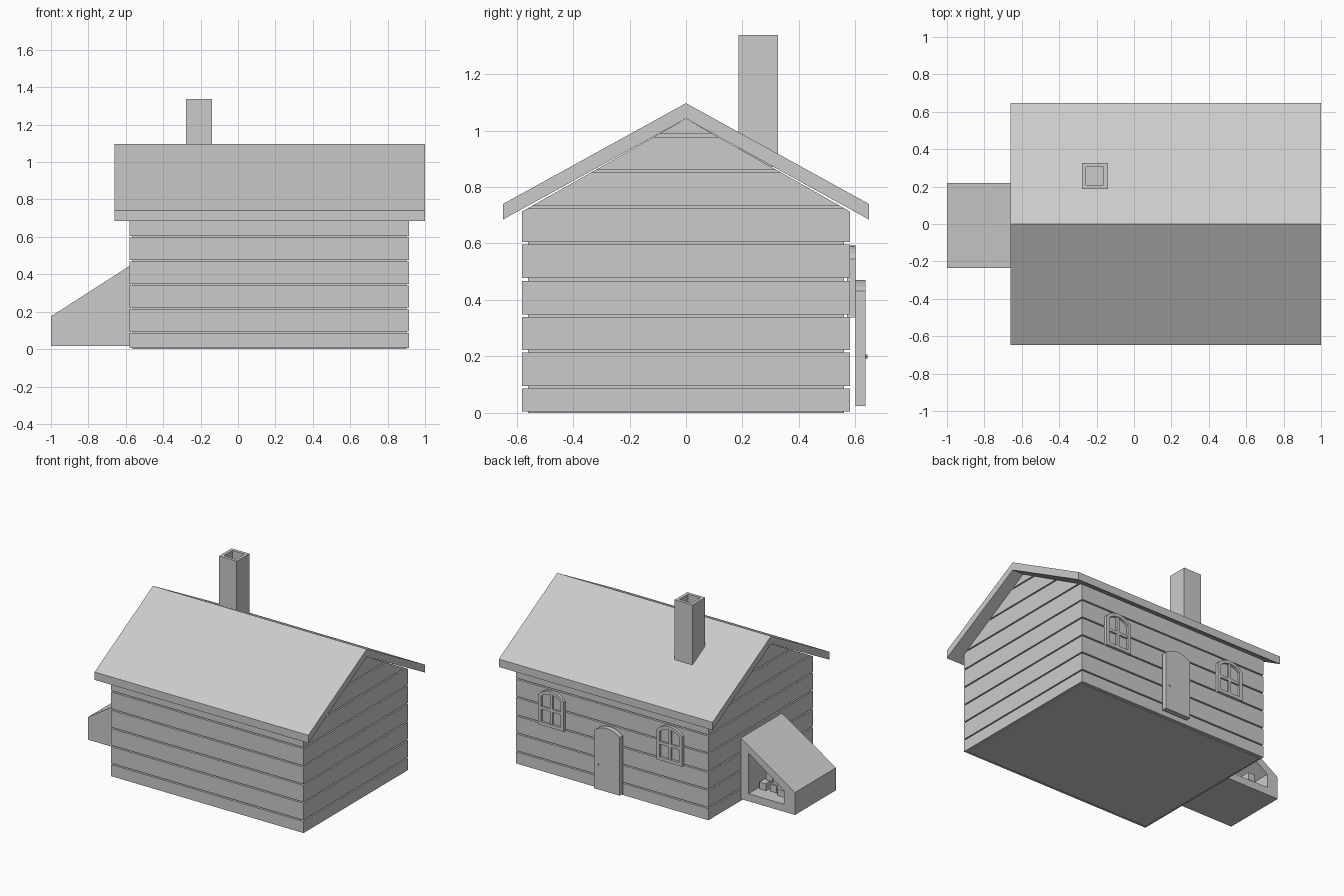
import bpy, bmesh, math, random

if "Cube" in bpy.data.objects:
    bpy.data.objects.remove(bpy.data.objects["Cube"])

random.seed(4)
grey = bpy.data.materials.new("plain grey")
grey.diffuse_color = (0.6, 0.6, 0.6, 1)
grey.use_nodes = True
grey.node_tree.nodes["Principled BSDF"].inputs["Base Color"].default_value = grey.diffuse_color


def place(axis, p, d):
    """2D profile point plus depth along an axis -> 3D point"""
    a, b = p
    return {'x': (d, a, b), 'y': (a, d, b), 'z': (a, b, d)}[axis]


def finish(name, bm):
    bmesh.ops.recalc_face_normals(bm, faces=bm.faces)
    me = bpy.data.meshes.new(name)
    bm.to_mesh(me)
    bm.free()
    me.materials.append(grey)
    ob = bpy.data.objects.new(name, me)
    bpy.context.collection.objects.link(ob)
    return ob


def prism(name, pts, axis, d0, d1):
    return hollow(name, pts, None, axis, d0, d1, d1)


def hollow(name, outer, inner, axis, back, front, floor):
    """Extruded profile; with an inner profile, a pocket is sunk from the front"""
    bm = bmesh.new()
    loop = lambda pts, d: [bm.verts.new(place(axis, p, d)) for p in pts]

    def bridge(a, b):
        for i in range(len(a)):
            j = (i + 1) % len(a)
            bm.faces.new((a[i], a[j], b[j], b[i]))
    o0, o1 = loop(outer, back), loop(outer, front)
    bm.faces.new(o0)
    bridge(o0, o1)
    if inner is None:
        bm.faces.new(o1)
    else:
        i1, i0 = loop(inner, front), loop(inner, floor)
        bridge(o1, i1)
        bridge(i1, i0)
        bm.faces.new(i0)
    return finish(name, bm)


def rect(x0, x1, y0, y1):
    return [(x0, y0), (x1, y0), (x1, y1), (x0, y1)]


def arch(cx, w, z0, zs, zt, n=8):
    """Rectangle with a shallow circular arch on top"""
    h, r = zt - zs, w / 2
    R = (r * r + h * h) / (2 * h)
    t = math.asin(min(1, r / R))
    top = [(cx + R * math.sin(t - 2 * t * i / n), zt - R + R * math.cos(t - 2 * t * i / n))
           for i in range(n + 1)]
    return [(cx - r, z0), (cx + r, z0)] + top


# Log walls: boards following the gable, around a slightly smaller core
X0, X1, HALF, PEAK, SLOPE = -0.58, 0.915, 0.58, 1.042, 0.566


def gable(z0, z1, half):
    width = lambda z: max(0.002, min(half, (PEAK - z) / SLOPE))
    knee = PEAK - half * SLOPE
    zs = [z0] + ([knee] if z0 < knee < z1 else []) + [z1]
    right = [(width(z), z) for z in zs]
    return right + [(-y, z) for y, z in reversed(right)]


prism("wall_core", gable(0, 1.04, HALF - 0.02), 'x', X0 + 0.015, X1 - 0.015)
gaps = [0.0, 0.09, 0.217, 0.343, 0.472, 0.6, 0.728, 0.856, 0.982]
for i, z in enumerate(gaps):
    top = gaps[i + 1] - 0.004 if i + 1 < len(gaps) else 1.04
    prism(f"wall_board_{i}", gable(z + 0.005, top, HALF), 'x', X0, X1)

# Roof
prism("roof", [(-0.648, 0.74), (0, 1.097), (0.648, 0.74), (0.648, 0.685),
               (0, 1.042), (-0.648, 0.685)], 'x', -0.66, 1.0)

# Chimney, open at the top
hollow("chimney", rect(-0.278, -0.14, 0.186, 0.326), rect(-0.256, -0.162, 0.208, 0.304),
       'z', 0.87, 1.338, 1.15)

# Windows: arched frame, pane and glazing bars
for k, cx in enumerate((-0.29, 0.63)):
    hollow(f"window_{k}", arch(cx, 0.2, 0.337, 0.545, 0.592),
           arch(cx, 0.155, 0.36, 0.537, 0.57), 'y', 0.57, 0.6, 0.583)
    prism(f"window_upright_{k}", rect(cx - 0.01, cx + 0.01, 0.355, 0.575), 'y', 0.58, 0.596)
    prism(f"window_crossbar_{k}", rect(cx - 0.085, cx + 0.085, 0.447, 0.467), 'y', 0.58, 0.596)

# Door and knob
prism("door", arch(0.17, 0.2, 0.025, 0.432, 0.47), 'y', 0.6, 0.636)
prism("door_knob", [(0.238 + 0.007 * math.cos(i * math.pi / 4), 0.2 + 0.007 * math.sin(i * math.pi / 4))
                    for i in range(8)], 'y', 0.63, 0.642)

# Lean-to wood store, open to the door side
hollow("wood_store", [(-1, 0.017), (-0.575, 0.017), (-0.575, 0.448), (-1, 0.175)],
       [(-0.915, 0.07), (-0.64, 0.07), (-0.64, 0.355), (-0.915, 0.165)],
       'y', -0.236, 0.22, -0.12)

# Firewood stacked inside
for row, xs in enumerate(((-0.68, -0.755, -0.83, -0.885), (-0.70, -0.775, -0.84))):
    for i, x in enumerate(xs):
        s, z = 0.025, 0.07 + row * 0.052
        prism(f"firewood_{row}_{i}", rect(x - s, x + s, z, z + 0.05), 'y',
              -0.1, 0.13 + random.uniform(-0.03, 0.06) - row * 0.03)
